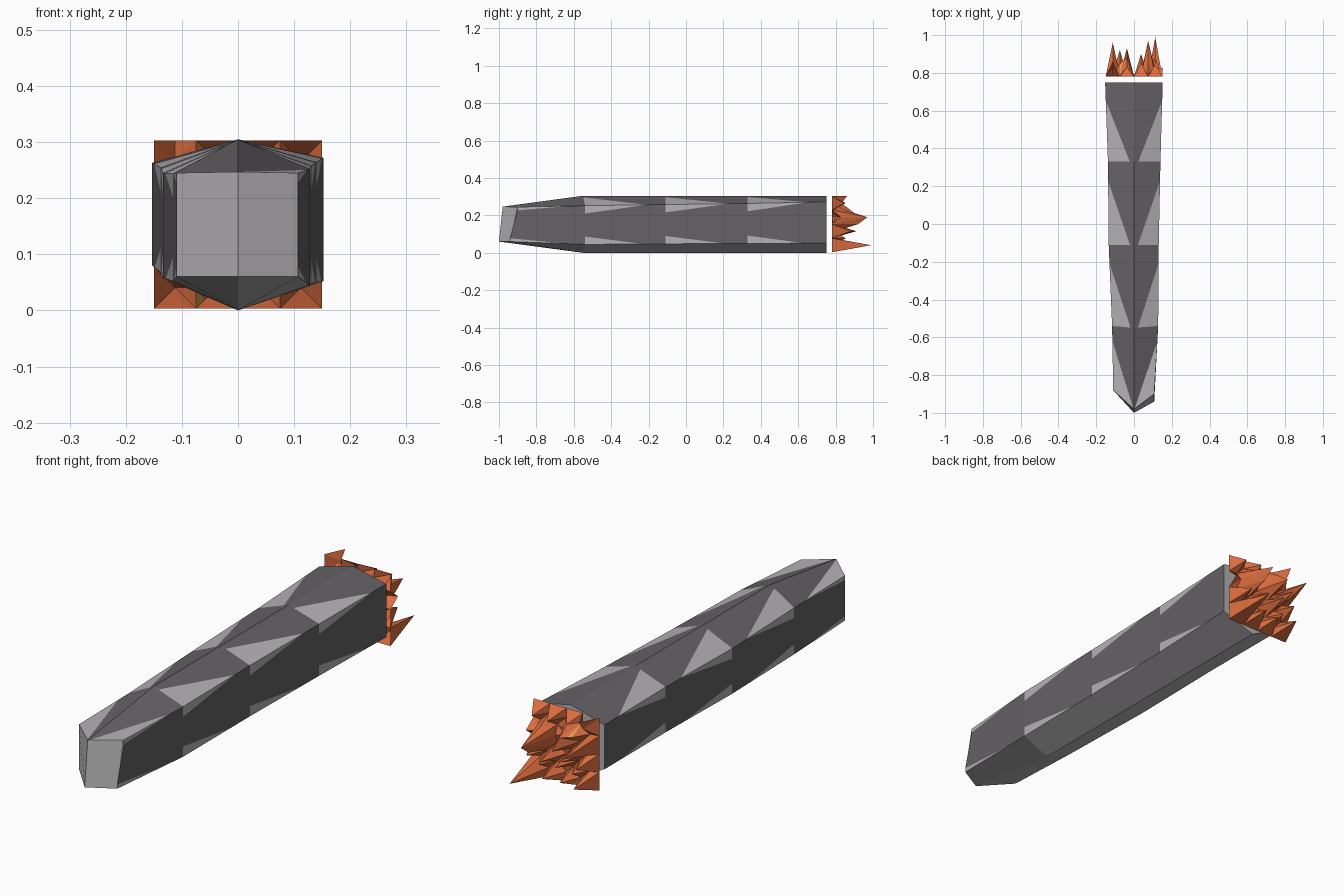
import bpy, bmesh, random
from mathutils import Vector

if "Cube" in bpy.data.objects:
    bpy.data.objects.remove(bpy.data.objects["Cube"])

random.seed(11)


def material(name, rgb):
    m = bpy.data.materials.new(name)
    m.diffuse_color = (*rgb, 1)
    m.use_nodes = True
    m.node_tree.nodes["Principled BSDF"].inputs["Base Color"].default_value = m.diffuse_color
    return m


dark = material("dark grey", (0.13, 0.123, 0.13))
light = material("light grey", (0.46, 0.445, 0.46))
orange = material("flame orange", (0.71, 0.152, 0.05))
yellow = material("flame yellow", (0.70, 0.36, 0.07))


def finish(bm, name, mats):
    mesh = bpy.data.meshes.new(name)
    bm.to_mesh(mesh)
    bm.free()
    for m in mats:
        mesh.materials.append(m)
    ob = bpy.data.objects.new(name, mesh)
    bpy.context.collection.objects.link(ob)
    return ob


# Hull: six-sided body in four lengths; each row is y, half width, shoulder z, lower z
right = [(-0.92, 0.107, 0.245, 0.06), (-0.54, 0.128, 0.252, 0.045),
         (-0.11, 0.131, 0.258, 0.048), (0.33, 0.140, 0.264, 0.05),
         (0.75, 0.152, 0.272, 0.052)]
left = [(-0.88, 0.110, 0.245, 0.06), (-0.54, 0.116, 0.244, 0.052),
        (-0.11, 0.134, 0.245, 0.058), (0.33, 0.138, 0.255, 0.068),
        (0.75, 0.153, 0.263, 0.08)]
ridge = [Vector((0, y, z)) for y, z in
         ((-0.98, 0.247), (-0.55, 0.305), (-0.11, 0.305), (0.33, 0.305), (0.75, 0.305))]
keel = [Vector((0, y, z)) for y, z in
        ((-1.0, 0.06), (-0.55, 0), (-0.11, 0), (0.33, 0), (0.75, 0))]

bm = bmesh.new()


def face(points, index):
    f = bm.faces.new([bm.verts.new(p) for p in points])
    f.material_index = index


for sign, rows in ((1, right), (-1, left)):
    E = [Vector((sign * x, y, t)) for y, x, t, b in rows]   # shoulder edge
    L = [Vector((sign * x, y, b)) for y, x, t, b in rows]   # lower edge
    if sign > 0:
        E[0].y, L[0].y = -0.90, -0.94
    for i in range(4):
        # light patches start at the front of each length and taper backwards
        drop = 0.018 if i == 0 else 0.042
        P = ridge[i].lerp(E[i], 0.03 if i == 0 else 0.16)
        Q = E[i].lerp(E[i + 1], 0.77)
        U = L[i].lerp(L[i + 1], 0.72)
        S = E[i] - Vector((0, 0, drop))
        T = L[i] + Vector((0, 0, drop))
        face((P, E[i], Q), 1)
        face((E[i], S, Q), 1)
        face((T, L[i], U), 1)
        face((ridge[i], P, Q, E[i + 1], ridge[i + 1]), 0)
        face((S, T, U, L[i + 1], E[i + 1], Q), 0)
        # light underside
        face((L[i], keel[i], keel[i + 1], L[i + 1]), 1)
    # nose and tail caps
    face((keel[0], L[0], E[0], ridge[0]), 1)
    face((keel[4], L[4], E[4], ridge[4]), 1)

bmesh.ops.remove_doubles(bm, verts=bm.verts, dist=1e-4)
bmesh.ops.recalc_face_normals(bm, faces=bm.faces)
finish(bm, "hull", [dark, light])

# Exhaust flame: a grid sheet whose alternate points are pulled back into spikes
N, SIZE, BASE = 8, 0.30, 0.78
col_max = [0, 0.18, 0.16, 0.15, 0.01, 0.12, 0.19, 0.21, 0.0]
row_max = [0, 0.21, 0.11, 0.13, 0.14, 0.19, 0.11, 0.08, 0.0]
fixed = {(7, 1): 0.21, (1, 5): 0.18, (6, 5): 0.19, (5, 5): 0.02, (7, 5): 0.03,
         (6, 4): 0.14, (8, 5): 0.05, (1, 8): 0.08, (2, 4): 0.14, (3, 3): 0.13,
         (3, 6): 0.10, (5, 3): 0.12, (3, 5): 0.15, (2, 5): 0.01}
bm = bmesh.new()
grid = []
for j in range(N + 1):
    row = []
    for i in range(N + 1):
        top = min(col_max[i], row_max[j])
        h = top * (random.uniform(0.6, 1) if (i + j) % 2 == 0 else random.uniform(0, 0.15))
        h = fixed.get((i, j), h)
        row.append(bm.verts.new((-SIZE / 2 + SIZE * i / N, BASE + h, 0.003 + SIZE * j / N)))
    grid.append(row)

streaks = ((2, 0, 1), (2, 5, 1), (2, 6, 0))   # cells with a thin yellow streak
for j in range(N):
    for i in range(N):
        a, b, c, d = grid[j][i], grid[j][i + 1], grid[j + 1][i + 1], grid[j + 1][i]
        border = i in (0, N - 1) or j in (0, N - 1)
        if ((i + j) % 2 == 0) == border:
            tris = ((a, c, b), (a, d, c))
        else:
            tris = ((a, d, b), (b, d, c))
        for k, (p, q, r) in enumerate(tris):
            if (i, j, k) in streaks:
                m = bm.verts.new(p.co.lerp(r.co, 0.4))
                bm.faces.new((p, q, m)).material_index = 1
                bm.faces.new((m, q, r))
            else:
                bm.faces.new((p, q, r))
finish(bm, "exhaust_flame", [orange, yellow])
